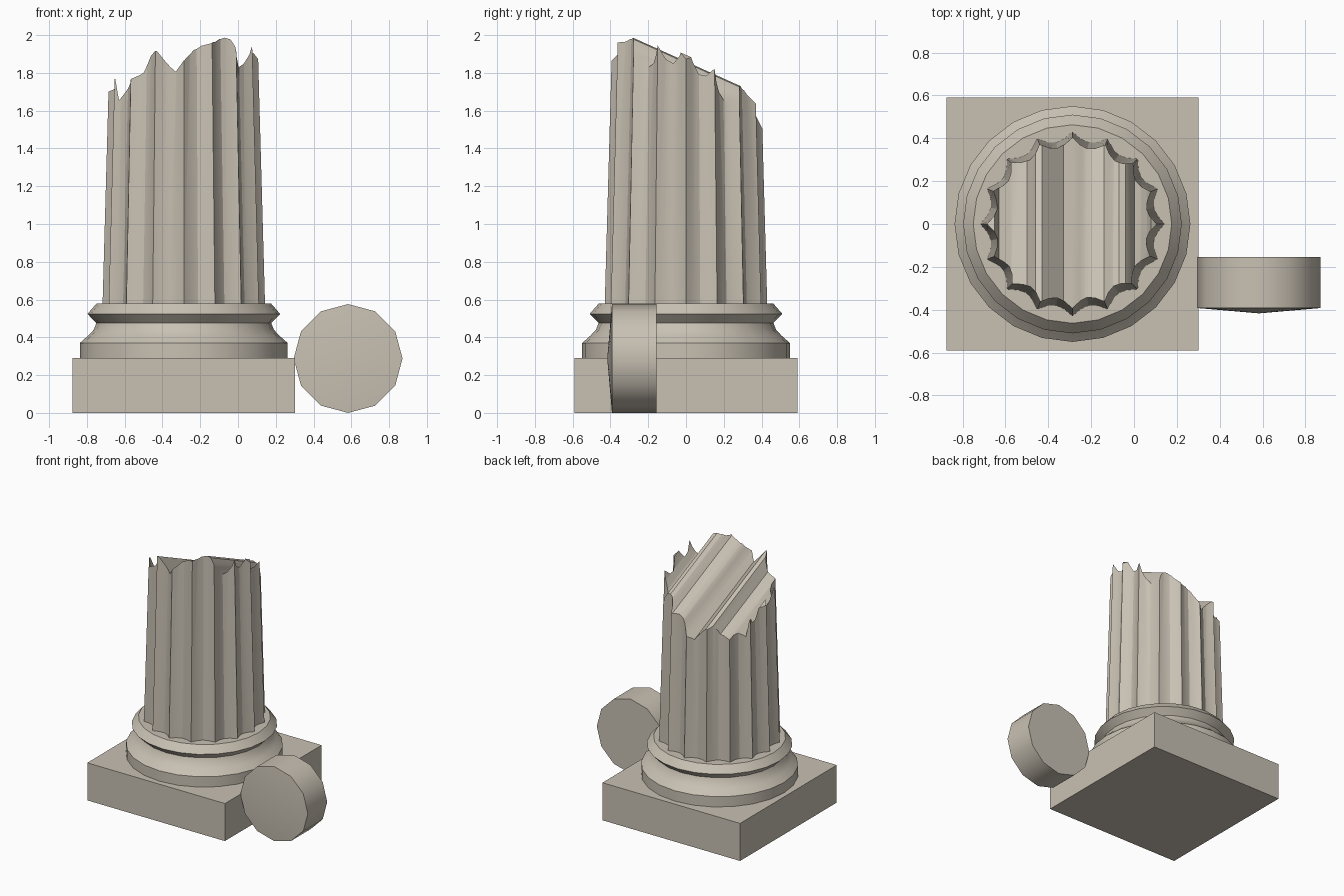
import bpy, bmesh, math

if "Cube" in bpy.data.objects:
    bpy.data.objects.remove(bpy.data.objects["Cube"])

CX = -0.287                      # column axis
stone = bpy.data.materials.new("weathered stone")
stone.diffuse_color = (0.58, 0.53, 0.45, 1)
stone.use_nodes = True
stone.node_tree.nodes["Principled BSDF"].inputs["Base Color"].default_value = stone.diffuse_color


def make(name, verts, faces, smooth=None):
    me = bpy.data.meshes.new(name)
    me.from_pydata(verts, [], faces)
    bm = bmesh.new()
    bm.from_mesh(me)
    bmesh.ops.recalc_face_normals(bm, faces=bm.faces)
    bm.to_mesh(me)
    bm.free()
    me.materials.append(stone)
    ob = bpy.data.objects.new(name, me)
    bpy.context.collection.objects.link(ob)
    if smooth:
        activate(ob)
        bpy.ops.object.shade_smooth_by_angle(angle=math.radians(smooth))
    return ob


def activate(ob):
    bpy.ops.object.select_all(action='DESELECT')
    ob.select_set(True)
    bpy.context.view_layer.objects.active = ob


def loft(rings, caps=True):
    """Join equal-length rings of points into a closed skin."""
    n = len(rings[0])
    verts = [p for r in rings for p in r]
    faces = [(k * n + i, k * n + (i + 1) % n, (k + 1) * n + (i + 1) % n, (k + 1) * n + i)
             for k in range(len(rings) - 1) for i in range(n)]
    if caps:
        faces += [tuple(range(n)), tuple(range((len(rings) - 1) * n, len(rings) * n))]
    return verts, faces


def circle(r, z, n):
    return [(CX + r * math.cos(2 * math.pi * i / n), r * math.sin(2 * math.pi * i / n), z)
            for i in range(n)]


# square plinth
rect = [(-0.875, -0.59), (0.301, -0.59), (0.301, 0.59), (-0.875, 0.59)]
make("plinth", *loft([[(x, y, z) for x, y in rect] for z in (0, 0.29)]))

# moulded round base
profile = [(0.55, 0.285), (0.55, 0.37), (0.505, 0.41), (0.477, 0.44), (0.463, 0.476),
           (0.51, 0.524), (0.463, 0.578)]
make("base_moulding", *loft([circle(r, z, 24) for r, z in profile]), smooth=32)


# fluted tapering shaft: 16 flutes, sharp arrises
def flute_ring(z):
    r = 0.43 - 0.028 * (z - 0.578)
    seg, ring = 4, []
    for i in range(16 * seg):
        t = (i % seg) / seg
        rr = r - 0.043 * math.sin(math.pi * t) ** 0.9
        a = 2 * math.pi * i / (16 * seg)
        ring.append((CX + rr * math.cos(a), rr * math.sin(a), z))
    return ring


shaft = make("fluted_shaft", *loft([flute_ring(0.57), flute_ring(2.2)]))

# jagged break: ridges running front to back, sloping down to the back
ridge = [(-0.9, 1.70), (-0.65, 1.70), (-0.63, 1.58), (-0.57, 1.64), (-0.5, 1.67), (-0.46, 1.75),
         (-0.43, 1.755), (-0.33, 1.645), (-0.285, 1.69), (-0.235, 1.763), (-0.19, 1.79),
         (-0.14, 1.795), (-0.10, 1.845), (-0.07, 1.86), (-0.04, 1.853), (-0.015, 1.815),
         (0.003, 1.74), (0.03, 1.77), (0.06, 1.825), (0.08, 1.895), (0.11, 1.87), (0.4, 1.85)]
outline = ridge + [(0.4, 3.5), (-0.9, 3.5)]
cutter = make("break_cutter", *loft([[(x, y, z - 0.45 * y) for x, z in outline]
                                     for y in (-0.8, 0.8)]))
cutter.hide_render = True
mod = shaft.modifiers.new("break", 'BOOLEAN')
mod.operation, mod.solver, mod.object = 'DIFFERENCE', 'EXACT', cutter
activate(shaft)
bpy.ops.object.modifier_apply(modifier="break")
bpy.ops.object.shade_smooth_by_angle(angle=math.radians(28))
bpy.data.objects.remove(cutter)

# fallen drum with a shallow cone on its front
drum_rings = [[(0.583 + 0.288 * math.cos(math.pi * i / 6), y, 0.288 + 0.288 * math.sin(math.pi * i / 6))
               for i in range(12)] for y in (-0.155, -0.392)]
v, f = loft(drum_rings)
f.pop()
v.append((0.583, -0.417, 0.288))
f += [(12 + i, 12 + (i + 1) % 12, 24) for i in range(12)]
make("fallen_drum", v, f, smooth=35)
